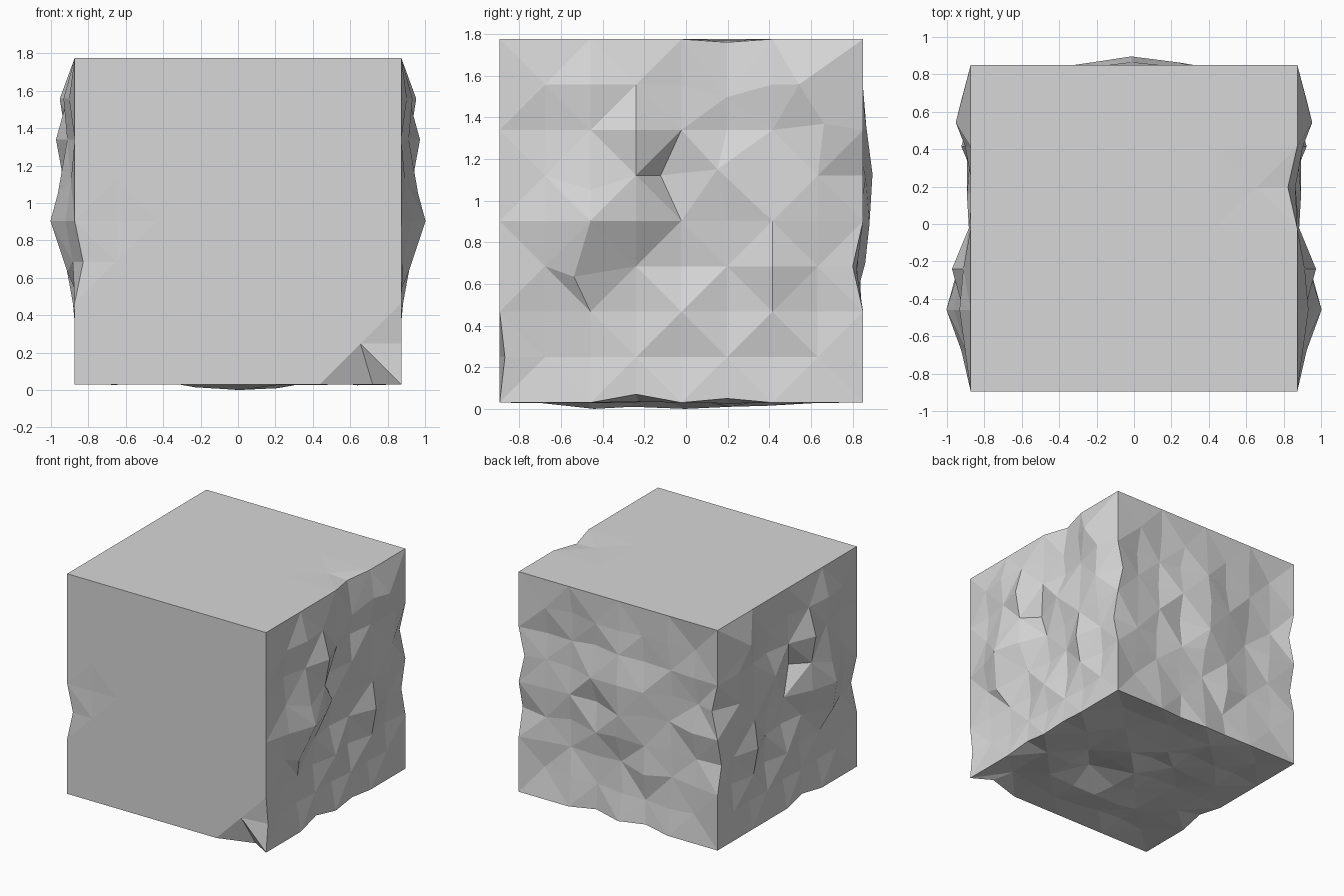
import bpy, bmesh, random
from mathutils import Vector

cube = bpy.data.objects.get("Cube")
if cube:
    bpy.data.objects.remove(cube, do_unlink=True)

random.seed(4)
N = 8                      # grid cells along each edge
SIZE = 1.746
STEP = SIZE / N
LOW = Vector((-SIZE / 2, -0.895, 0.03))

# Relief of the two sides in hundredths: rows from top down, columns front to back
SIDE = [
    (3, 6, 4, 0, -1, 3, 8),
    (0, 4, 10, 1, -3, 0, 5),
    (2, 9, 6, -6, 2, 1, 4),
    (5, 13, 7, -3, -2, 2, 2),
    (1, 4, -3, -6, -4, 5, -1),
    (-2, -3, -5, 0, -5, 1, -3),
    (-3, -4, -3, -4, -2, -3, -1),
]

# Side points that slide along the face: column, row -> y, z
SLIDES = {
    (5, 5): (-0.045, 0.03),
    (4, 5): (-0.1, 0),
    (2, 5): (0, -0.07),
    (2, 3): (-0.08, -0.05),
    (7, 7): (-0.09, 0),
    (5, 7): (0, -0.06),
    (7, 6): (0.03, 0.03),
}

# Bulge in the middle of the back: column, row -> depth
BULGE = {(4, 5): 0.045, (4, 4): 0.03, (4, 6): 0.015, (4, 3): 0.01,
         (3, 5): 0.013, (5, 5): 0.013}

# Pit and low points of the underside: column, row -> height
UNDER = {(5, 3): 0.07, (4, 3): -0.02, (4, 4): -0.03, (4, 2): -0.03,
         (3, 2): -0.015, (5, 5): -0.02, (4, 6): -0.015}

# Chips on edges and corners: grid cell -> offset
CHIPS = {
    (N, 5, N): (-0.05, 0, -0.015),
    (7, 5, N): (0, 0, -0.005),
    (7, 0, 0): (0.065, 0.09, 0),
    (N, 0, 1): (0, 0.025, 0),
    (0, 0, 3): (0.045, 0.008, 0),
    (1, 0, 4): (0, 0.005, 0),
    (N, N, 3): (0, -0.05, 0),
    (N, N, 5): (-0.05, 0, 0),
    (0, N, 3): (0, -0.05, 0),
    (0, N, 5): (0.05, 0, 0),
    (N, 3, 0): (-0.02, 0, 0.04),
    (N, 5, 0): (-0.01, 0, 0.02),
    (0, 3, 0): (0.02, 0, 0.03),
    (3, N, 0): (0, -0.03, 0.02),
    (5, N, 0): (0, -0.04, 0.02),
}


def inner(*cells):
    return all(0 < c < N for c in cells)


def relief(i, j, k):
    """Offset of a grid point from the plain block."""
    if (i, j, k) in CHIPS:
        return Vector(CHIPS[i, j, k])
    drift = [random.uniform(-0.02, 0.02) for _ in range(2)]
    if i in (0, N) and inner(j, k):
        out = SIDE[N - 1 - k][j - 1] / 100
        y, z = SLIDES.get((j, k), (0, 0))
        return Vector((out if i else -out, y, z))
    if j == N and inner(i, k):
        out = BULGE.get((i, k), random.uniform(-0.055, 0.0))
        return Vector((drift[0], out, drift[1]))
    if k == 0 and inner(i, j):
        out = UNDER.get((i, j), random.uniform(-0.005, 0.035))
        return Vector((drift[0], drift[1], out))
    return Vector()


# Block with an even grid on every face
bm = bmesh.new()
bmesh.ops.create_cube(bm, size=SIZE)
bmesh.ops.subdivide_edges(bm, edges=bm.edges[:], cuts=N - 1, use_grid_fill=True)

# Rough hewn sides, back and underside; front and top stay almost smooth
hubs = set()
for v in bm.verts:
    cell = [round((c + SIZE / 2) / STEP) for c in v.co]
    v.co = LOW + Vector(cell) * STEP + relief(*cell)
    if sum(cell) % 2 == 0:
        hubs.add(v)

# Facets fan out from every other grid point
for face in bm.faces[:]:
    bmesh.utils.face_split(face, *[v for v in face.verts if v in hubs])
bmesh.ops.recalc_face_normals(bm, faces=bm.faces[:])

mesh = bpy.data.meshes.new("stone_block")
bm.to_mesh(mesh)
bm.free()

stone = bpy.data.materials.new("stone_grey")
stone.use_nodes = True
colour = (0.68, 0.68, 0.68, 1)
stone.diffuse_color = colour
stone.node_tree.nodes["Principled BSDF"].inputs["Base Color"].default_value = colour
mesh.materials.append(stone)

block = bpy.data.objects.new("stone_block", mesh)
bpy.context.collection.objects.link(block)
